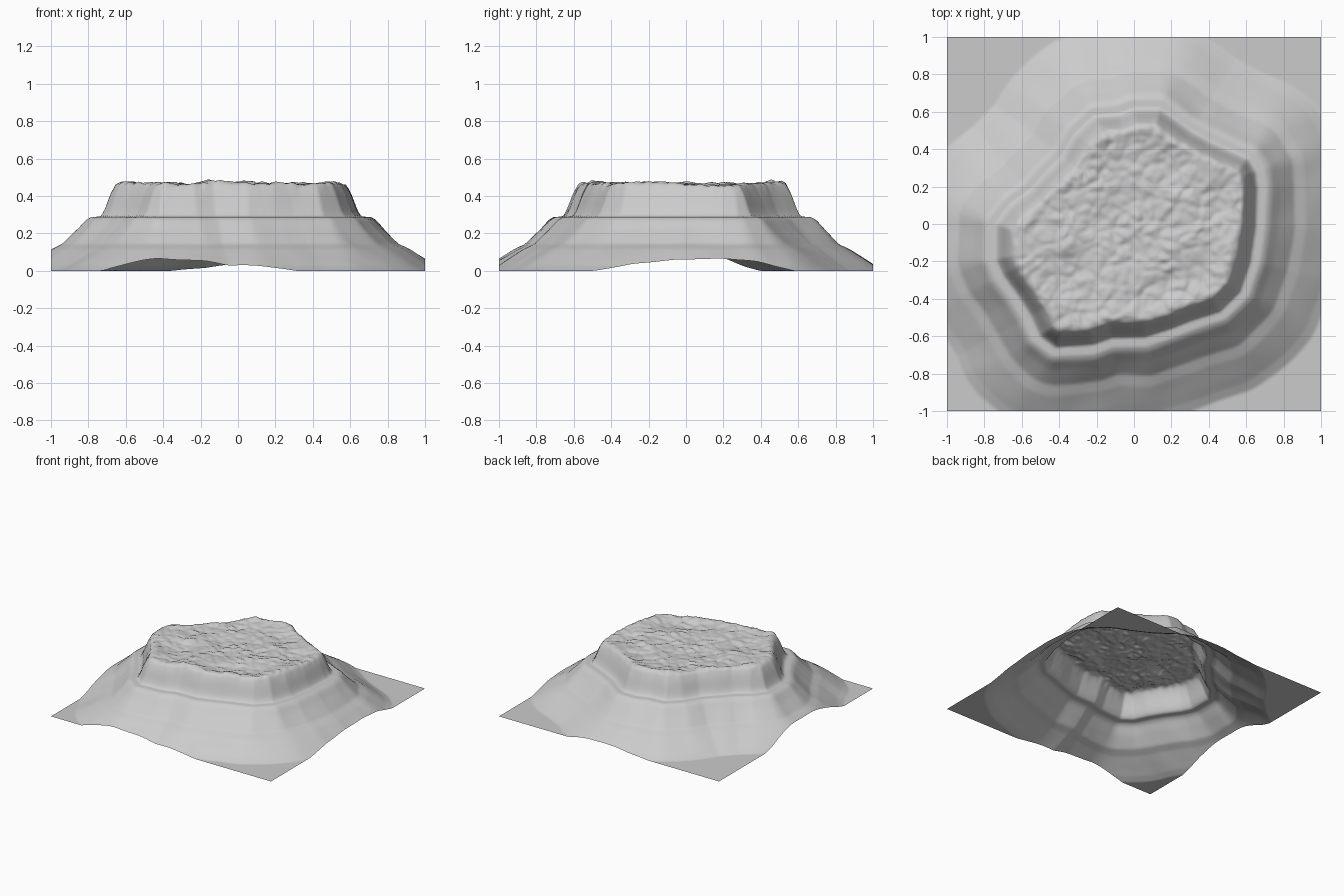
import bpy
from mathutils import Vector, noise

if "Cube" in bpy.data.objects:
    bpy.data.objects.remove(bpy.data.objects["Cube"])

# Outline of the cliff foot, seen from above
FOOT = [(.66, .2), (.655, 0), (.625, -.2), (.57, -.36), (.46, -.47), (.3, -.52),
        (.2, -.56), (.06, -.605), (-.12, -.61), (-.22, -.645), (-.42, -.66),
        (-.5, -.6), (-.55, -.49), (-.62, -.38), (-.7, -.27), (-.735, -.19),
        (-.735, 0), (-.66, .1), (-.55, .18), (-.47, .27), (-.38, .36), (-.31, .48),
        (-.21, .575), (-.08, .585), (0, .615), (.14, .615), (.22, .56), (.3, .5),
        (.4, .445), (.52, .39), (.61, .35), (.65, .28)]
# Slope profile: signed distance from the cliff foot -> height
PROFILE = [(-.15, .475), (-.105, .48), (-.08, .465), (-.055, .415), (-.02, .32),
           (0, .29), (.05, .287), (.075, .272), (.12, .222), (.2, .143), (.26, .115),
           (.35, .058), (.4, .025), (.45, 0)]
N = 180

EDGES = [(a, b) for a, b in zip(FOOT, FOOT[1:] + FOOT[:1])]


def signed_distance(x, y):
    best, inside = 9.0, False
    for (ax, ay), (bx, by) in EDGES:
        dx, dy = bx - ax, by - ay
        t = ((x - ax) * dx + (y - ay) * dy) / (dx * dx + dy * dy)
        t = min(1, max(0, t))
        best = min(best, (x - ax - t * dx) ** 2 + (y - ay - t * dy) ** 2)
        if (ay > y) != (by > y) and x < ax + (y - ay) * dx / dy:
            inside = not inside
    return -best ** .5 if inside else best ** .5


def profile(d):
    if d <= PROFILE[0][0]:
        return PROFILE[0][1]
    for (d0, z0), (d1, z1) in zip(PROFILE, PROFILE[1:]):
        if d <= d1:
            return z0 + (z1 - z0) * (d - d0) / (d1 - d0)
    return 0


def height(x, y):
    d = signed_distance(x, y)
    # soft erosion folds on the flanks
    fold = noise.noise(Vector((x * 5, y * 5, 3)))
    z = profile(d + .012 * fold * min(1, abs(d) * 8))
    # weathered, pillowy plateau
    if d < -.045:
        k = min(1, (-d - .045) / .06)
        p = Vector((x, y, 0))
        p += .03 * noise.noise_vector(p * 7)
        f = noise.voronoi(p * 11)[0]
        pillow = .018 * (f[1] - f[0]) - .011
        broad = .022 * noise.noise(p * 4.5 + Vector((2, 7, 1)))
        fine = .007 * noise.noise(p * 25)
        sink = .013 * min(1, max(0, (-d - .13) / .1))
        z = min(.5, z + k * (pillow + broad + fine - sink))
    return max(0, z)


# Terrain sheet, open underneath
verts = []
for j in range(N + 1):
    for i in range(N + 1):
        x, y = 2 * i / N - 1, 2 * j / N - 1
        verts.append((x, y, height(x, y)))
faces = [(a, a + 1, a + N + 2, a + N + 1)
         for j in range(N) for a in range(j * (N + 1), j * (N + 1) + N)]
mesh = bpy.data.meshes.new("mesa_terrain")
mesh.from_pydata(verts, [], faces)
mesh.update()
terrain = bpy.data.objects.new("mesa_terrain", mesh)
bpy.context.collection.objects.link(terrain)
bpy.context.view_layer.objects.active = terrain
terrain.select_set(True)
bpy.ops.object.shade_smooth()
